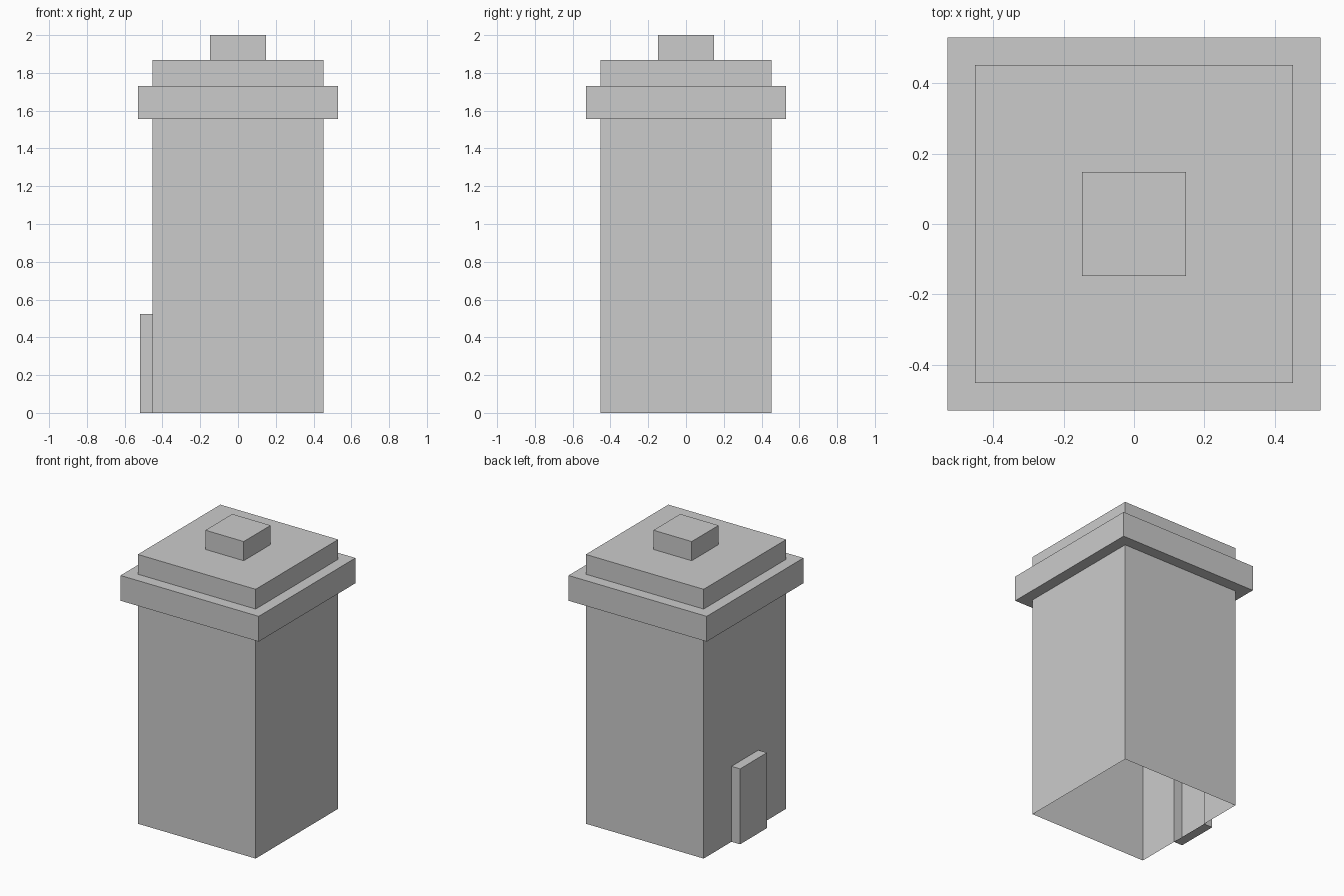
import bpy, bmesh
from mathutils import Vector

if "Cube" in bpy.data.objects:
    bpy.data.objects.remove(bpy.data.objects["Cube"])

# Tower profile: (half width, height), one continuous shell open at the bottom
PROFILE = [(0.452, 0.0), (0.452, 1.555), (0.53, 1.555), (0.53, 1.73),
           (0.452, 1.73), (0.452, 1.867), (0.147, 1.867), (0.147, 2.0)]
CORNERS = [(-1, -1), (1, -1), (1, 1), (-1, 1)]
DOOR_HALF, DOOR_TOP, DOOR_DEPTH = 0.147, 0.523, 0.066

bm = bmesh.new()

# Shaft, cornice, roof slab and cap
rings = [[bm.verts.new((w * x, w * y, z)) for x, y in CORNERS] for w, z in PROFILE]
walls = []
for a, b in zip(rings, rings[1:]):
    for i in range(4):
        j = (i + 1) % 4
        walls.append(bm.faces.new((a[i], a[j], b[j], b[i])))
bm.faces.new(rings[-1])
bm.normal_update()


def on_left_wall():
    return [f for f in bm.faces if all(abs(v.co.x + 0.452) < 1e-4 and v.co.z < 1.56
                                       for v in f.verts)]


def door_strip():
    return [f for f in on_left_wall()
            if abs(f.calc_center_median().y) < 0.01]


def cut(faces, co, no):
    geom = set(faces)
    for f in faces:
        geom.update(f.edges)
        geom.update(f.verts)
    bmesh.ops.bisect_plane(bm, geom=list(geom), plane_co=co, plane_no=no)


# Door panel: cut into the left wall, then pushed outwards
for y in (-DOOR_HALF, DOOR_HALF):
    cut(on_left_wall(), (0, y, 0), (0, 1, 0))
cut(door_strip(), (0, 0, DOOR_TOP), (0, 0, 1))
panel = min(door_strip(), key=lambda f: f.calc_center_median().z)
new = bmesh.ops.extrude_discrete_faces(bm, faces=[panel])["faces"][0]
bmesh.ops.translate(bm, verts=list(new.verts), vec=Vector((-DOOR_DEPTH, 0, 0)))

mesh = bpy.data.meshes.new("tower")
bm.to_mesh(mesh)
bm.free()
tower = bpy.data.objects.new("tower", mesh)
bpy.context.collection.objects.link(tower)
